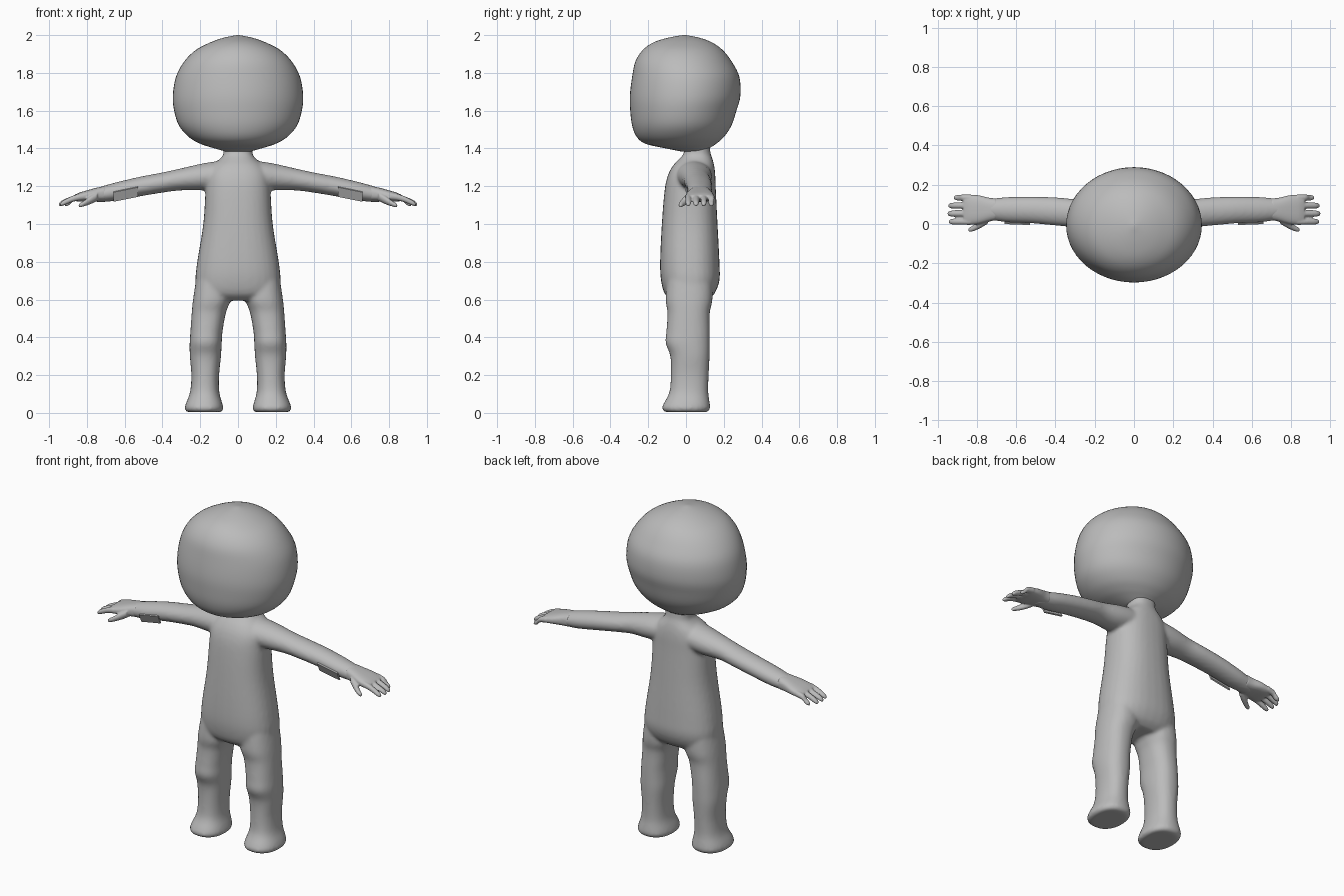
import bpy, bmesh, math

grey = bpy.data.materials.new("plain grey")
grey.diffuse_color = (0.5, 0.5, 0.5, 1)


def smooth_rows(rows, steps):
    """Catmull-Rom interpolation between cross-section rows."""
    out = []
    for i in range(len(rows) - 1):
        p0, p1, p2 = rows[max(i - 1, 0)], rows[i], rows[i + 1]
        p3 = rows[min(i + 2, len(rows) - 1)]
        for s in range(steps):
            t = s / steps
            out.append([b + 0.5 * t * (c - a + t * (2*a - 5*b + 4*c - d + t * (3*(b - c) + d - a)))
                        for a, b, c, d in zip(p0, p1, p2, p3)])
    return out + [list(rows[-1])]


def loft(bm, rows, axis, sign=1, power=2.0, segs=32, steps=4):
    """Rows: (position on axis, a min, a max, b min, b max)."""
    rings = []
    for t, a0, a1, b0, b1 in smooth_rows(rows, steps):
        ring = []
        for k in range(segs):
            ang = 2 * math.pi * k / segs
            c, s = math.cos(ang), math.sin(ang)
            a = (a0 + a1) / 2 + (a1 - a0) / 2 * math.copysign(abs(c) ** (2 / power), c)
            b = (b0 + b1) / 2 + (b1 - b0) / 2 * math.copysign(abs(s) ** (2 / power), s)
            p = (a, b, t) if axis == "z" else (t, a, b)
            ring.append(bm.verts.new((p[0] * sign, p[1], p[2])))
        rings.append(ring)
    faces = [bm.faces.new(rings[0]), bm.faces.new(rings[-1][::-1])]
    for r, q in zip(rings, rings[1:]):
        for k in range(segs):
            n = (k + 1) % segs
            faces.append(bm.faces.new((r[k], q[k], q[n], r[n])))
    bmesh.ops.recalc_face_normals(bm, faces=faces)


def finish(bm, name, voxel=0, iterations=0):
    mesh = bpy.data.meshes.new(name)
    bm.to_mesh(mesh)
    bm.free()
    mesh.materials.append(grey)
    mesh.shade_smooth()
    ob = bpy.data.objects.new(name, mesh)
    bpy.context.collection.objects.link(ob)
    if voxel:
        rm = ob.modifiers.new("fuse", "REMESH")
        rm.mode = "VOXEL"
        rm.voxel_size = voxel
        rm.use_smooth_shade = True
        sm = ob.modifiers.new("soften", "SMOOTH")
        sm.factor = 0.5
        sm.iterations = iterations
    return ob


# Head: large rounded form, flatter at the chin
bm = bmesh.new()
loft(bm, [
    (1.385, -0.07, 0.07, -0.03, 0.10),
    (1.405, -0.14, 0.14, -0.13, 0.13),
    (1.425, -0.20, 0.20, -0.215, 0.16),
    (1.46, -0.26, 0.26, -0.26, 0.20),
    (1.52, -0.312, 0.312, -0.285, 0.24),
    (1.60, -0.338, 0.338, -0.295, 0.267),
    (1.68, -0.345, 0.345, -0.297, 0.288),
    (1.78, -0.328, 0.328, -0.285, 0.282),
    (1.86, -0.285, 0.285, -0.268, 0.242),
    (1.92, -0.225, 0.225, -0.23, 0.195),
    (1.96, -0.15, 0.15, -0.175, 0.14),
    (1.985, -0.08, 0.08, -0.10, 0.075),
    (2.0, -0.008, 0.008, -0.018, 0.0)], "z", segs=56)
finish(bm, "head")

# Body: neck and torso, then mirrored legs and arms, fused together
bm = bmesh.new()
loft(bm, [
    (0.595, -0.17, 0.17, -0.07, 0.11),
    (0.63, -0.215, 0.215, -0.112, 0.150),
    (0.70, -0.226, 0.226, -0.132, 0.177),
    (0.80, -0.216, 0.216, -0.137, 0.177),
    (1.00, -0.184, 0.184, -0.128, 0.167),
    (1.18, -0.172, 0.172, -0.113, 0.158),
    (1.26, -0.165, 0.165, -0.095, 0.155),
    (1.31, -0.135, 0.135, -0.068, 0.149),
    (1.345, -0.095, 0.095, -0.035, 0.140),
    (1.375, -0.076, 0.076, -0.012, 0.130),
    (1.43, -0.080, 0.080, -0.010, 0.125)], "z", power=2.4)
for side in (-1, 1):
    loft(bm, [
        (0.004, 0.088, 0.27, -0.11, 0.112),
        (0.022, 0.078, 0.282, -0.128, 0.128),
        (0.05, 0.083, 0.276, -0.118, 0.126),
        (0.11, 0.099, 0.254, -0.088, 0.118),
        (0.20, 0.100, 0.247, -0.080, 0.120),
        (0.30, 0.090, 0.255, -0.083, 0.125),
        (0.37, 0.086, 0.256, -0.108, 0.126),
        (0.43, 0.082, 0.252, -0.104, 0.126),
        (0.53, 0.064, 0.245, -0.098, 0.126),
        (0.60, 0.040, 0.238, -0.108, 0.140),
        (0.72, 0.030, 0.220, -0.100, 0.140)], "z", side, power=2.3)
    loft(bm, [
        (0.04, -0.05, 0.135, 1.19, 1.34),
        (0.13, -0.05, 0.138, 1.18, 1.33),
        (0.20, -0.036, 0.136, 1.178, 1.318),
        (0.30, -0.018, 0.128, 1.178, 1.295),
        (0.40, -0.008, 0.136, 1.166, 1.273),
        (0.52, 0.003, 0.140, 1.146, 1.250),
        (0.64, 0.008, 0.138, 1.124, 1.222),
        (0.72, 0.018, 0.130, 1.116, 1.200),
        (0.76, 0.018, 0.132, 1.118, 1.188)], "x", side)
finish(bm, "body", 0.01, 6)

# Hands: palm, thumb and four fingers
fingers = [(0.012, 0.942), (0.053, 0.949), (0.094, 0.945), (0.134, 0.917)]
for side, label in ((-1, "right_hand"), (1, "left_hand")):
    bm = bmesh.new()
    loft(bm, [
        (0.70, 0.020, 0.130, 1.122, 1.202),
        (0.74, 0.012, 0.134, 1.120, 1.194),
        (0.79, 0.000, 0.146, 1.120, 1.181),
        (0.84, -0.004, 0.149, 1.118, 1.166),
        (0.868, 0.002, 0.146, 1.124, 1.153)], "x", side, power=2.6)
    loft(bm, [
        (0.745, 0.00, 0.055, 1.122, 1.172),
        (0.78, -0.020, 0.025, 1.105, 1.150),
        (0.815, -0.036, -0.004, 1.093, 1.124),
        (0.838, -0.040, -0.018, 1.088, 1.110),
        (0.844, -0.034, -0.025, 1.092, 1.102)], "x", side, segs=16)
    for y, tip in fingers:
        loft(bm, [
            (0.835, y - 0.017, y + 0.017, 1.126, 1.162),
            (0.875, y - 0.016, y + 0.016, 1.117, 1.150),
            (tip - 0.022, y - 0.015, y + 0.015, 1.099, 1.128),
            (tip - 0.005, y - 0.011, y + 0.011, 1.094, 1.115),
            (tip, y - 0.005, y + 0.005, 1.097, 1.107)], "x", side, segs=16)
    finish(bm, label, 0.005, 2)

# Forearm plates: flat patches on the lower front of each forearm
for side, label in ((-1, "right_forearm_plate"), (1, "left_forearm_plate")):
    bm = bmesh.new()
    corners = [(0.53, 0.002, 1.198), (0.66, 0.007, 1.171),
               (0.66, 0.030, 1.121), (0.53, 0.025, 1.147)]
    bm.faces.new([bm.verts.new((x * side, y, z)) for x, y, z in corners])
    if side == -1:
        bmesh.ops.reverse_faces(bm, faces=bm.faces[:])
    plate = finish(bm, label)
    plate.data.shade_flat()
    solid = plate.modifiers.new("thickness", "SOLIDIFY")
    solid.thickness = 0.008
    solid.offset = -1
